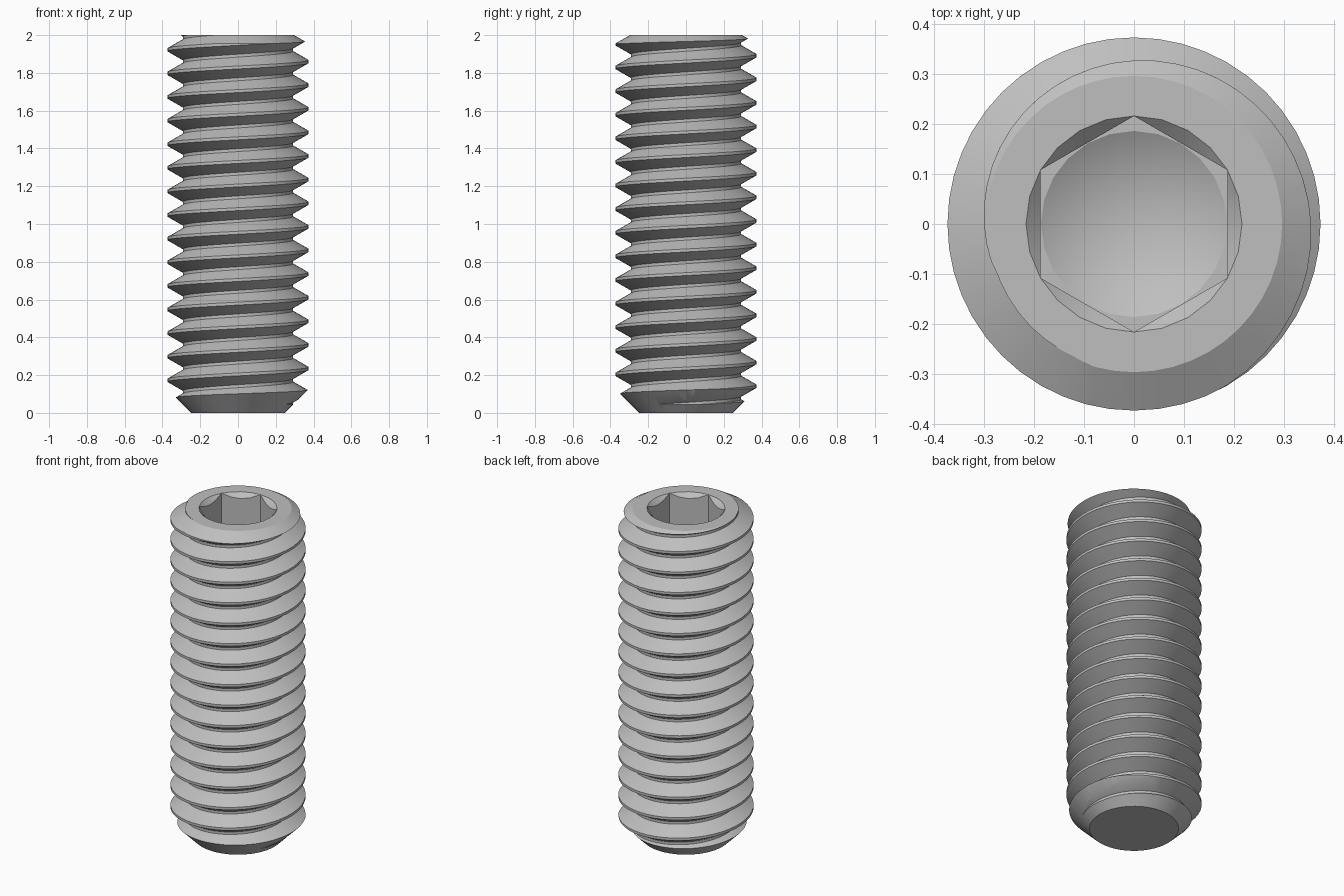
import bpy, bmesh
from math import cos, sin, pi, tau, radians

PITCH = 0.125
CREST, ROOT = 0.374, 0.292
PHASE = 0.11           # height of a crest on the +x side
SEGMENTS = 48
TURNS = 20
LENGTH = 2.0

if "Cube" in bpy.data.objects:
    bpy.data.objects.remove(bpy.data.objects["Cube"])

steel = bpy.data.materials.new("grey steel")
steel.use_nodes = True
STEEL = (0.52, 0.52, 0.52, 1)
steel.diffuse_color = STEEL
steel.node_tree.nodes["Principled BSDF"].inputs["Base Color"].default_value = STEEL


def finish(name, bm):
    bmesh.ops.recalc_face_normals(bm, faces=bm.faces)
    mesh = bpy.data.meshes.new(name)
    bm.to_mesh(mesh)
    bm.free()
    mesh.materials.append(steel)
    obj = bpy.data.objects.new(name, mesh)
    bpy.context.collection.objects.link(obj)
    return obj


def lathe(name, profile, sides, turn=0.0):
    """Closed solid of revolution; radius 0 at an end gives a point."""
    bm = bmesh.new()
    rings = []
    for r, z in profile:
        count = sides if r > 0 else 1
        rings.append([bm.verts.new((r * cos(turn + tau * i / sides),
                                    r * sin(turn + tau * i / sides), z))
                      for i in range(count)])
    for a, b in zip(rings, rings[1:]):
        for i in range(sides):
            j = (i + 1) % sides
            corners = [a[i % len(a)], a[j % len(a)], b[j % len(b)], b[i % len(b)]]
            bm.faces.new(list(dict.fromkeys(corners)))
    for ring in (rings[0], rings[-1]):
        if len(ring) > 1:
            bm.faces.new(ring)
    return finish(name, bm)


def helical_rod(name):
    """Solid threaded rod, longer than needed at both ends."""
    bm = bmesh.new()
    flat = PITCH / 16
    profile = [(ROOT, flat - PITCH / 2), (CREST, -flat), (CREST, flat),
               (ROOT, PITCH / 2 - flat)]
    base = PHASE - 2 * PITCH
    rows = []
    for s in range(SEGMENTS * TURNS + 1):
        a = tau * s / SEGMENTS
        lift = base + PITCH * s / SEGMENTS
        rows.append([bm.verts.new((r * cos(a), r * sin(a), lift + z))
                     for r, z in profile])
    for s in range(len(rows) - 1):
        for k in range(3):
            bm.faces.new((rows[s][k], rows[s + 1][k],
                          rows[s + 1][k + 1], rows[s][k + 1]))
        # root flat joins this turn to the next one
        if s + 1 + SEGMENTS < len(rows):
            up, up2 = rows[s + SEGMENTS], rows[s + SEGMENTS + 1]
            bm.faces.new((rows[s][3], rows[s + 1][3], up2[0], up[0]))
    # close both ends with fans
    middle = LENGTH / 2
    open_edges = [e for e in bm.edges if e.is_boundary]
    low = bm.verts.new((0, 0, base - PITCH))
    high = bm.verts.new((0, 0, base + PITCH * (TURNS + 1)))
    for e in open_edges:
        tip = low if e.verts[0].co.z < middle else high
        bm.faces.new((e.verts[0], e.verts[1], tip))
    return finish(name, bm)


def cut(obj, tool, operation):
    mod = obj.modifiers.new(operation, "BOOLEAN")
    mod.operation = operation
    mod.solver = "EXACT"
    mod.object = tool
    bpy.context.view_layer.objects.active = obj
    bpy.ops.object.modifier_apply(modifier=mod.name)
    bpy.data.objects.remove(tool)


screw = helical_rod("threaded_screw")

# chamfered ends: steep cup at the bottom, shallow bevel at the top
envelope = lathe("end_chamfers", [(0.247, 0), (0.447, 0.2), (0.447, 1.913),
                                  (0.297, LENGTH)], SEGMENTS)
cut(screw, envelope, "INTERSECT")

# hexagonal socket with a drilled point and a countersunk mouth
across = 0.1875
corner = across / cos(pi / 6)
floor = LENGTH - 0.4
cut(screw, lathe("hex_socket", [(corner, floor), (corner, LENGTH + 0.1)], 6, pi / 6),
    "DIFFERENCE")
cut(screw, lathe("drill_point", [(0, floor - 0.108), (across - 0.001, floor),
                                 (across - 0.001, floor + 0.02)], 24), "DIFFERENCE")
cut(screw, lathe("countersink", [(0.18, LENGTH - 0.036), (corner, LENGTH),
                                 (corner + 0.05, LENGTH + 0.05)], 24), "DIFFERENCE")

bpy.ops.object.select_all(action="DESELECT")
screw.select_set(True)
bpy.context.view_layer.objects.active = screw
bpy.ops.object.shade_smooth_by_angle(angle=radians(25))
